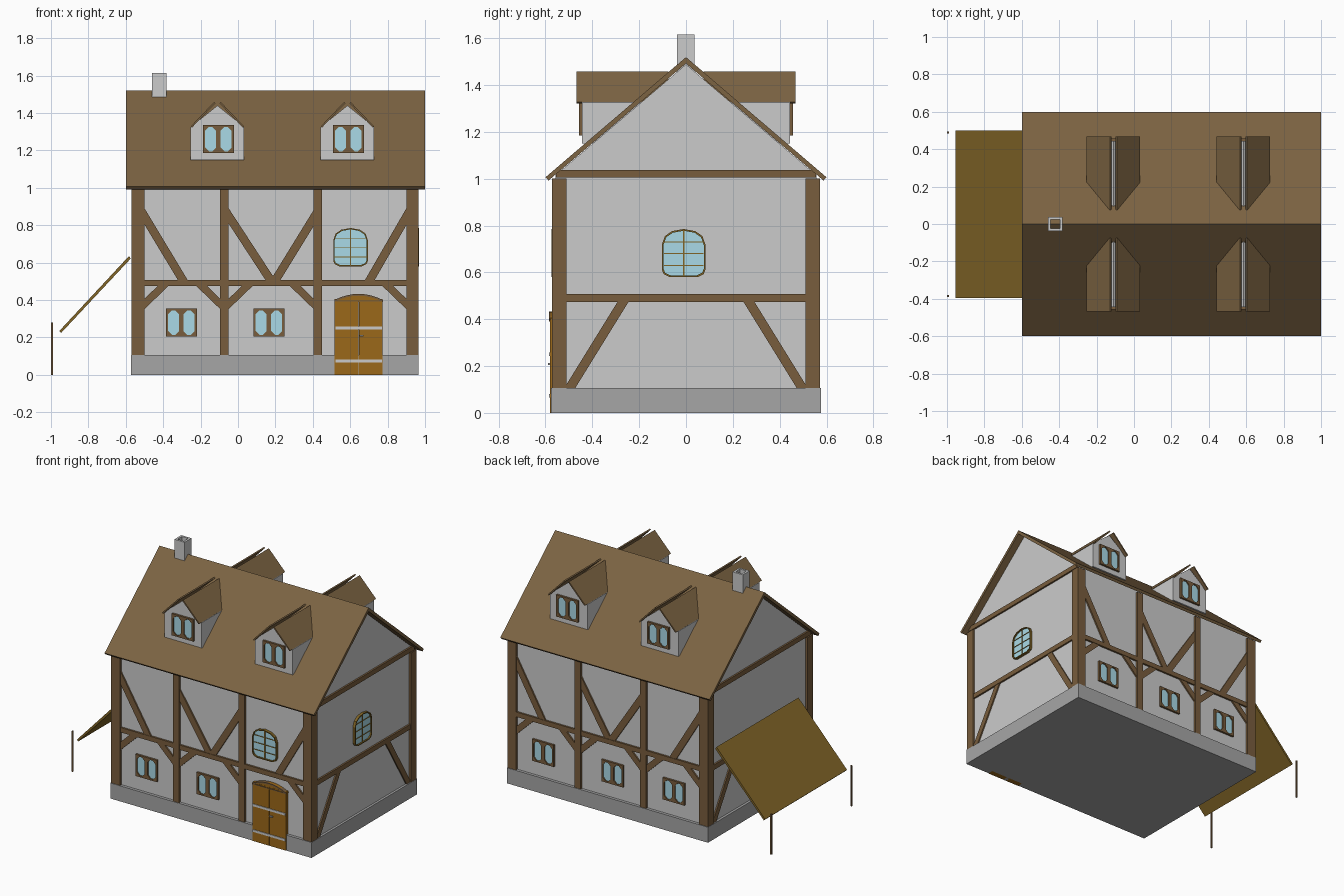
import bpy, bmesh, math

if "Cube" in bpy.data.objects:
    bpy.data.objects.remove(bpy.data.objects["Cube"])


def material(name, *rgb):
    m = bpy.data.materials.new(name)
    m.diffuse_color = (*rgb, 1)
    m.use_nodes = True
    m.node_tree.nodes["Principled BSDF"].inputs["Base Color"].default_value = m.diffuse_color
    return m


WOOD = material("timber", 0.19, 0.11, 0.047)
ROOF = material("roof", 0.2, 0.125, 0.055)
GLASS = material("glass", 0.4, 0.7, 0.8)
STONE = material("stone", 0.38, 0.38, 0.38)
DOOR = material("door", 0.33, 0.14, 0.01)
OCHRE = material("ochre", 0.22, 0.13, 0.02)


def place(axis, t, u, v):
    return {"x": (t, u, v), "y": (u, t, v), "z": (u, v, t)}[axis]


def finish(name, bm, mat):
    bmesh.ops.recalc_face_normals(bm, faces=bm.faces)
    me = bpy.data.meshes.new(name)
    bm.to_mesh(me)
    bm.free()
    ob = bpy.data.objects.new(name, me)
    bpy.context.collection.objects.link(ob)
    if mat:
        me.materials.append(mat)
    return ob


def prism(name, profile, axis, a, b, mat=None):
    """Extrude a 2D profile along an axis from a to b."""
    bm = bmesh.new()
    lo, hi = ([bm.verts.new(place(axis, t, u, v)) for u, v in profile] for t in (a, b))
    n = len(profile)
    bm.faces.new(lo)
    bm.faces.new(hi)
    for i in range(n):
        j = (i + 1) % n
        bm.faces.new((lo[i], lo[j], hi[j], hi[i]))
    return finish(name, bm, mat)


def ring(name, outer, inner, axis, a, b, mat=None):
    """Extruded frame between two loops with equal point counts."""
    bm = bmesh.new()
    loops = [[bm.verts.new(place(axis, t, u, v)) for u, v in p]
             for p, t in ((outer, a), (outer, b), (inner, b), (inner, a))]
    n = len(outer)
    for k in range(4):
        p, q = loops[k], loops[(k + 1) % 4]
        for i in range(n):
            j = (i + 1) % n
            bm.faces.new((p[i], p[j], q[j], q[i]))
    return finish(name, bm, mat)


def rect(u0, u1, v0, v1):
    return [(u0, v0), (u1, v0), (u1, v1), (u0, v1)]


def box(name, x0, x1, y0, y1, z0, z1, mat=None):
    return prism(name, rect(x0, x1, y0, y1), "z", z0, z1, mat)


def brace(name, axis, a, b, p, q, w=0.045):
    """Diagonal timber from p to q in the wall plane."""
    du, dv = q[0] - p[0], q[1] - p[1]
    k = w / 2 / math.hypot(du, dv)
    n, m = -dv * k, du * k
    prism(name, [(p[0] + n, p[1] + m), (q[0] + n, q[1] + m),
                 (q[0] - n, q[1] - m), (p[0] - n, p[1] - m)], axis, a, b, WOOD)


def small_window(name, cx, z0, s, y):
    """Two-light casement, s is the facing direction, y the wall plane."""
    w, h, c = 0.0825, 0.15, 0.02
    a, b = s * (y - 0.01), s * (y + 0.014)
    for k in (-1, 1):
        u0, u1 = sorted((cx, cx + k * w))
        z1 = z0 + h
        outer = [(u0, z0), (u1, z0), (u1, z0), (u1, z1), (u1, z1), (u1, z1), (u0, z1), (u0, z0)]
        outer = [(u0 + c, z0), (u1 - c, z0), (u1, z0), (u1, z1), (u1 - c, z1), (u0 + c, z1), (u0, z1), (u0, z0)]
        i0, i1, j0, j1 = u0 + 0.012, u1 - 0.012, z0 + 0.01, z1 - 0.01
        inner = [(i0 + c, j0), (i1 - c, j0), (i1, j0 + c), (i1, j1 - c),
                 (i1 - c, j1), (i0 + c, j1), (i0, j1 - c), (i0, j0 + c)]
        ring(name + "_frame", outer, inner, "y", a, b, WOOD)
    prism(name + "_glass", rect(cx - w + 0.005, cx + w - 0.005, z0 + 0.005, z0 + h - 0.005),
          "y", a, s * (y + 0.006), GLASS)


def arched_window(name, cu, z0, axis, s, wall):
    half = [(0.06, 0), (0.085, 0.012), (0.0925, 0.03), (0.0925, 0.14), (0.08, 0.175), (0.05, 0.196)]
    shape = half + [(0, 0.205)] + [(-u, v) for u, v in reversed(half)]
    scaled = lambda k: [(cu + u * k, z0 + 0.1 + (v - 0.1) * k) for u, v in shape]
    a = wall - s * 0.01
    ring(name + "_frame", scaled(1), scaled(0.93), axis, a, wall + s * 0.018, OCHRE)
    prism(name + "_glass", scaled(0.96), axis, a, wall + s * 0.008, GLASS)
    bar = wall + s * 0.012
    prism(name + "_mullion", rect(cu - 0.003, cu + 0.003, z0 + 0.005, z0 + 0.2), axis, a, bar, OCHRE)
    for v in (0.05, 0.1, 0.15):
        prism(name + "_bar", rect(cu - 0.085, cu + 0.085, z0 + v - 0.002, z0 + v + 0.002), axis, a, bar, OCHRE)


# Stone base and plaster body with gables
box("stone_base", -0.572, 0.966, -0.577, 0.577, 0, 0.107, STONE)
prism("plaster_walls", [(-0.557, 0.1), (0.557, 0.1), (0.557, 1.015), (0, 1.488), (-0.557, 1.015)],
      "x", -0.555, 0.95)

# Main roof, two sloping slabs joined at the ridge
prism("main_roof", [(-0.6, 1.006), (0, 1.519), (0.6, 1.006), (0.587, 0.992), (0, 1.492), (-0.587, 0.992)],
      "x", -0.6, 1.0, ROOF)

# Hollow chimney
ring("chimney", rect(-0.46, -0.382, -0.038, 0.037), rect(-0.446, -0.396, -0.024, 0.023), "z", 1.42, 1.615)

# Timber frame on front and back
for s, side in ((-1, "front"), (1, "back")):
    a, b, c = s * 0.54, s * 0.573, s * 0.567
    for x0, x1 in ((-0.095, -0.05), (0.405, 0.45)):
        prism(side + "_post", rect(x0, x1, 0.1, 1.0), "y", a, b, WOOD)
    for x0, x1 in ((-0.57, -0.5), (0.9, 0.964)):
        prism(side + "_corner_post", rect(x0, x1, 0.105, 1.0), "y", s * 0.51, b, WOOD)
    prism(side + "_rail", rect(-0.53, 0.93, 0.474, 0.507), "y", a, s * 0.57, WOOD)
    for p, q in (((-0.52, 0.88), (-0.285, 0.49)), ((-0.07, 0.88), (0.185, 0.49)),
                 ((0.43, 0.88), (0.19, 0.49)), ((0.92, 0.88), (0.695, 0.49))):
        brace(side + "_upper_brace", "y", a, c, p, q)
    feet = [(-0.52, 1), (-0.075, -1), (-0.07, 1), (0.425, -1), (0.92, -1)]
    if s > 0:
        feet.append((0.43, 1))
    for x, d in feet:
        brace(side + "_lower_brace", "y", a, c, (x, 0.36), (x + d * 0.135, 0.49), 0.04)
    for x in (-0.303, 0.165) + ((0.695,) if s > 0 else ()):
        small_window(side + "_window", x, 0.204, s, 0.557)

# Timber frame on the two gable ends
for name, a, b in (("left", -0.54, -0.567), ("right", 0.94, 0.962)):
    prism(name + "_rail", rect(-0.55, 0.55, 0.474, 0.508), "x", a, b, WOOD)
    prism(name + "_tie_beam", rect(-0.556, 0.556, 1.005, 1.038), "x", a, b, WOOD)
    for k in (-1, 1):
        brace(name + "_brace", "x", a, b - 0.003 * (1 if b > 0 else -1),
              (k * 0.5, 0.1), (k * 0.262, 0.485), 0.04)

# Arched windows
arched_window("front_arched_window", 0.602, 0.58, "y", -1, -0.557)
arched_window("right_arched_window", -0.01, 0.58, "x", 1, 0.95)

# Front door with arched head and iron straps
for x0, x1 in ((0.516, 0.643), (0.646, 0.773)):
    prism("door_leaf", rect(x0, x1, 0, 0.405), "y", -0.58, -0.54, DOOR)
arch = [(0.645 + 0.13 * k / 4, 0.433 - 0.033 * (k / 4) ** 2) for k in range(-4, 5)]
prism("door_head", arch + [(0.775, 0.39), (0.515, 0.39)], "y", -0.579, -0.54, DOOR)
ring("door_arch", arch + [(0.772, 0.398), (0.518, 0.398)],
     [(u, v - 0.01) for u, v in arch] + [(0.765, 0.392), (0.525, 0.392)], "y", -0.584, -0.54, WOOD)
for z in (0.25, 0.073):
    box("door_strap", 0.52, 0.77, -0.584, -0.57, z - 0.008, z + 0.008)
box("door_handle", 0.65, 0.672, -0.59, -0.575, 0.204, 0.212, STONE)

# Dormers, two on each slope
for s in (-1, 1):
    for cx in (-0.11, 0.585):
        prism("dormer_body", [(cx - 0.143, 1.15), (cx + 0.143, 1.15), (cx + 0.143, 1.325),
                              (cx, 1.44), (cx - 0.143, 1.325)], "y", s * 0.443, s * 0.09)
        for k in (-1, 1):
            prism("dormer_roof", [(cx + k * 0.018, 1.458), (cx + k * 0.143, 1.328),
                                  (cx + k * 0.136, 1.322), (cx + k * 0.011, 1.452)],
                  "y", s * 0.468, s * 0.075, ROOF)
        small_window("dormer_window", cx + 0.005, 1.185, s, 0.443)

# Lean-to awning on the left with two thin posts
prism("awning", [(-0.583, 0.635), (-0.955, 0.235), (-0.945, 0.225), (-0.573, 0.622)],
      "y", -0.395, 0.5, OCHRE)
for y in (-0.385, 0.49):
    box("awning_post", -1.0, -0.99, y - 0.005, y + 0.005, 0, 0.28, WOOD)
